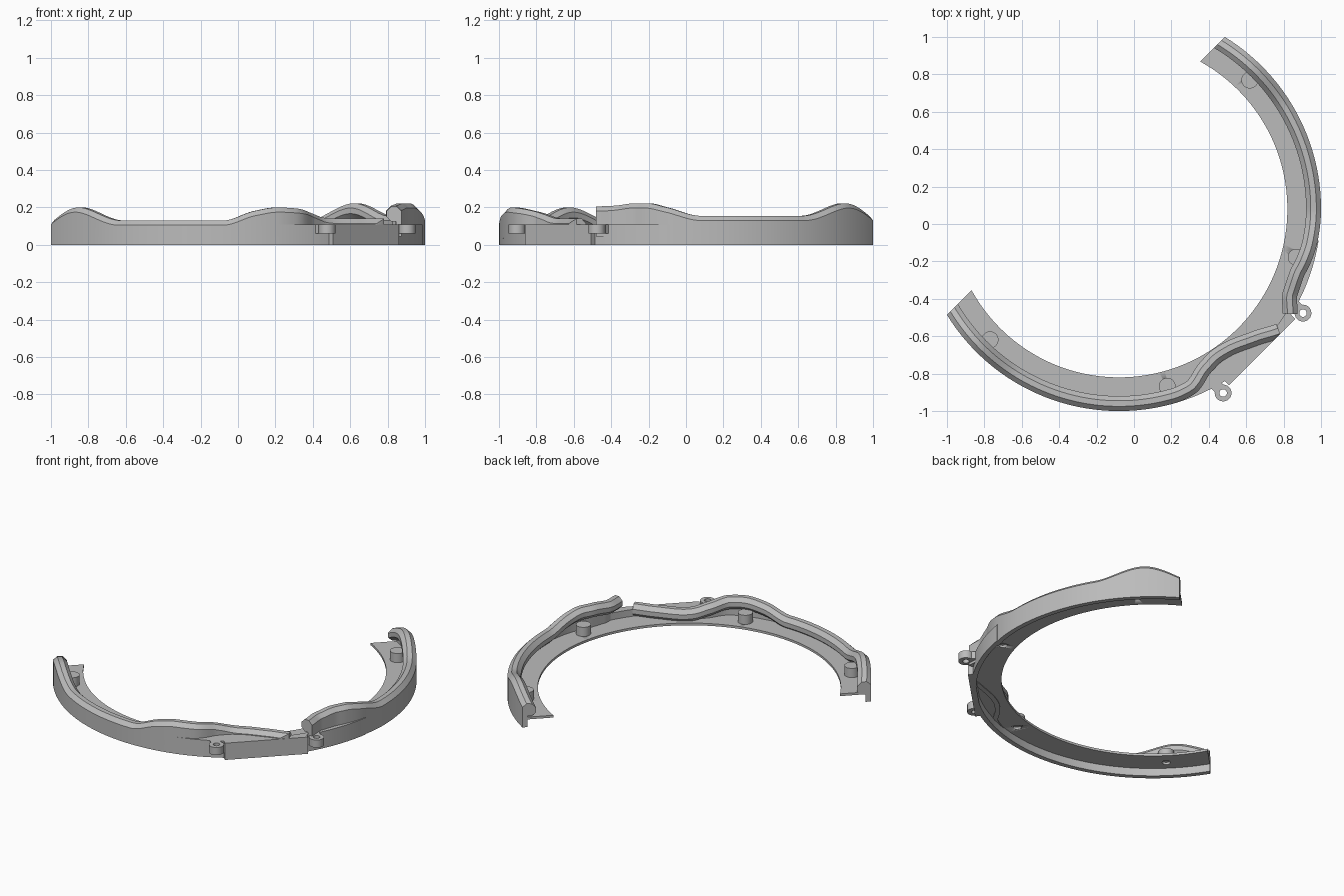
import bpy, bmesh
from math import radians, cos, sin
from mathutils import Vector

cube = bpy.data.objects.get("Cube")
if cube:
    bpy.data.objects.remove(cube)

CENTRE = Vector((-0.08, 0.08, 0))
AXIS = Vector((1, -1, 0)).normalized()      # points from the centre to the cable exit
SIDE = Vector((1, 1, 0)).normalized()
R_OUT, R_IN, R_BEAD = 1.08, 0.90, 1.04
FLOOR_Z, FLOOR_TOP, SHELF_Z = 0.05, 0.065, 0.11

grey = bpy.data.materials.new("plain grey")
grey.use_nodes = True
grey.diffuse_color = (0.5, 0.5, 0.5, 1)
grey.node_tree.nodes["Principled BSDF"].inputs["Base Color"].default_value = (0.5, 0.5, 0.5, 1)


def polar(phi, r, z=0.0):
    a = radians(phi)
    return CENTRE + AXIS * (r * cos(a)) + SIDE * (r * sin(a)) + Vector((0, 0, z))


def finish(name, bm):
    bmesh.ops.recalc_face_normals(bm, faces=bm.faces)
    mesh = bpy.data.meshes.new(name)
    bm.to_mesh(mesh)
    bm.free()
    mesh.materials.append(grey)
    ob = bpy.data.objects.new(name, mesh)
    bpy.context.collection.objects.link(ob)
    bpy.ops.object.select_all(action='DESELECT')
    ob.select_set(True)
    bpy.context.view_layer.objects.active = ob
    bpy.ops.object.shade_smooth_by_angle(angle=radians(30))
    return ob


def loft(sections):
    """Join a row of matching cross-sections into a closed solid."""
    bm = bmesh.new()
    rows = [[bm.verts.new(p) for p in s] for s in sections]
    n = len(rows[0])
    for a, b in zip(rows, rows[1:]):
        for i in range(n):
            j = (i + 1) % n
            bm.faces.new((a[i], a[j], b[j], b[i]))
    bm.faces.new(rows[0])
    bm.faces.new(rows[-1])
    return bm


def trim(bm, distance, normal):
    """Cut off everything on the normal side of a plane and cap the cut."""
    cut = bmesh.ops.bisect_plane(
        bm, geom=bm.verts[:] + bm.edges[:] + bm.faces[:], dist=1e-5,
        plane_co=CENTRE + AXIS * distance, plane_no=normal, clear_outer=True)
    edges = [e for e in cut["geom_cut"] if isinstance(e, bmesh.types.BMEdge)]
    if edges:
        bmesh.ops.holes_fill(bm, edges=edges, sides=0)


def smooth_curve(keys, column):
    """Monotone cubic through the chosen column of the keys."""
    xs = [k[0] for k in keys]
    ys = [k[column] for k in keys]
    sec = [(ys[i + 1] - ys[i]) / (xs[i + 1] - xs[i]) for i in range(len(xs) - 1)]
    inner = [2 * a * b / (a + b) if a * b > 0 else 0 for a, b in zip(sec, sec[1:])]
    m = [sec[0]] + inner + [sec[-1]]

    def value(x):
        x = min(max(x, xs[0]), xs[-1])
        i = max(k for k in range(len(sec)) if xs[k] <= x)
        h = xs[i + 1] - xs[i]
        t = (x - xs[i]) / h
        return (ys[i] * (1 + 2 * t) * (1 - t) ** 2 + h * m[i] * t * (1 - t) ** 2
                + ys[i + 1] * t * t * (3 - 2 * t) + h * m[i + 1] * t * t * (t - 1))
    return value


# Wall keys: angle from the exit, bead radius, top height
front_keys = [(-107, R_BEAD, .11), (-92, R_BEAD, .2), (-76, R_BEAD, .13), (-45, R_BEAD, .13),
              (-36, R_BEAD, .18), (-29, R_BEAD, .2), (-23.4, 1.03, .195), (-16.6, .966, .17),
              (-10.8, .943, .145), (-7.3, .948, .14), (1.6, 1.005, .14), (7.7, 1.075, .14)]
side_keys = [(13.5, 1.073, .205), (18.8, 1.02, .21), (24.8, 1.012, .222), (29, 1.023, .222),
             (35, 1.035, .2), (45, R_BEAD, .155), (76, R_BEAD, .155), (92, R_BEAD, .222),
             (107, R_BEAD, .13)]


def wall(name, keys):
    """Thin wall with a chamfered bead along its wavy top."""
    radius, height = smooth_curve(keys, 1), smooth_curve(keys, 2)
    first, last, steps = keys[0][0], keys[-1][0], 110
    sections = []
    for i in range(steps + 1):
        phi = first + (last - first) * i / steps
        p = polar(phi, radius(phi))
        lo, hi = max(phi - 0.2, first), min(phi + 0.2, last)
        t = (polar(hi, radius(hi)) - polar(lo, radius(lo))).normalized()
        out = Vector((t.y, -t.x, 0))
        h = height(phi)
        base = 0.045 if abs(phi) < 33 else 0.0
        profile = [(.04, base), (.04, h - .025), (.015, h), (-.015, h), (-.04, h - .025),
                   (-.04, h - .055), (-.015, h - .08), (.01, h - .08), (.01, base)]
        sections.append([p + out * u + Vector((0, 0, z)) for u, z in profile])
    bm = loft(sections)
    trim(bm, -0.25, -AXIS)
    trim(bm, R_OUT, AXIS)
    finish(name, bm)
    return radius


front_radius = wall("front_wall", front_keys)
side_radius = wall("side_wall", side_keys)


def ring_sector(name, limit, inner, outer, z0, z1, steps):
    """Curved slab; the inner radius may vary with the angle."""
    sections = []
    for i in range(steps + 1):
        phi = -limit + 2 * limit * i / steps
        r = inner(phi)
        sections.append([polar(phi, r, z0), polar(phi, outer, z0),
                         polar(phi, outer, z1), polar(phi, r, z1)])
    bm = loft(sections)
    trim(bm, -0.25, -AXIS)
    return finish(name, bm)


def shelf_edge(phi):
    r = front_radius(phi) if phi < 10 else side_radius(phi)
    return min(r + 0.02, 1.06)


floor = ring_sector("floor_flange", 110, lambda p: R_IN, 1.06, FLOOR_Z, FLOOR_TOP, 120)
ring_sector("lower_skirt", 36, lambda p: 1.05, R_OUT, 0, SHELF_Z, 40)
ring_sector("exit_shelf", 34, shelf_edge, 1.075, SHELF_Z - 0.015, SHELF_Z, 60)


def block(name, n0, n1, t0, t1, z0, z1):
    corners = [(n0, t0), (n1, t0), (n1, t1), (n0, t1)]
    finish(name, loft([[CENTRE + AXIS * n + SIDE * t + Vector((0, 0, z)) for n, t in corners]
                       for z in (z0, z1)]))


def cylinder(name, pos, r, z0, z1):
    ring = [Vector((cos(radians(a)), sin(radians(a)), 0)) * r + pos for a in range(0, 360, 15)]
    return finish(name, loft([[p + Vector((0, 0, z)) for p in ring] for z in (z0, z1)]))


def drill(ob, pos, r):
    cutter = cylinder("hole_cutter", pos, r, -0.05, 0.3)
    cutter.hide_render = True
    cutter.hide_set(True)
    mod = ob.modifiers.new("hole", 'BOOLEAN')
    mod.operation = 'DIFFERENCE'
    mod.object = cutter
    mod.solver = 'EXACT'


# Flat panel across the cable exit
block("exit_panel", 1.045, 1.082, -0.25, 0.25, 0, SHELF_Z)

# Screw ears on both sides of the panel
for side, sign in (("front", -1), ("side", 1)):
    pos = CENTRE + AXIS * 1.089 + SIDE * (0.302 * sign)
    ear = cylinder(side + "_screw_ear", pos, 0.045, 0.06, SHELF_Z)
    drill(ear, pos, 0.02)
    t = sorted((0.27 * sign, 0.33 * sign))
    block(side + "_ear_bridge", 1.02, 1.064, t[0], t[1], 0.06, SHELF_Z)

# Screw posts standing on the floor, with holes beneath
for i, phi in enumerate((-89.6, -29.8, 29.8, 89.6)):
    pos = polar(phi, 0.982)
    cylinder("screw_post_%d" % (i + 1), pos, 0.045, FLOOR_TOP, 0.125)
    drill(floor, pos, 0.024)
